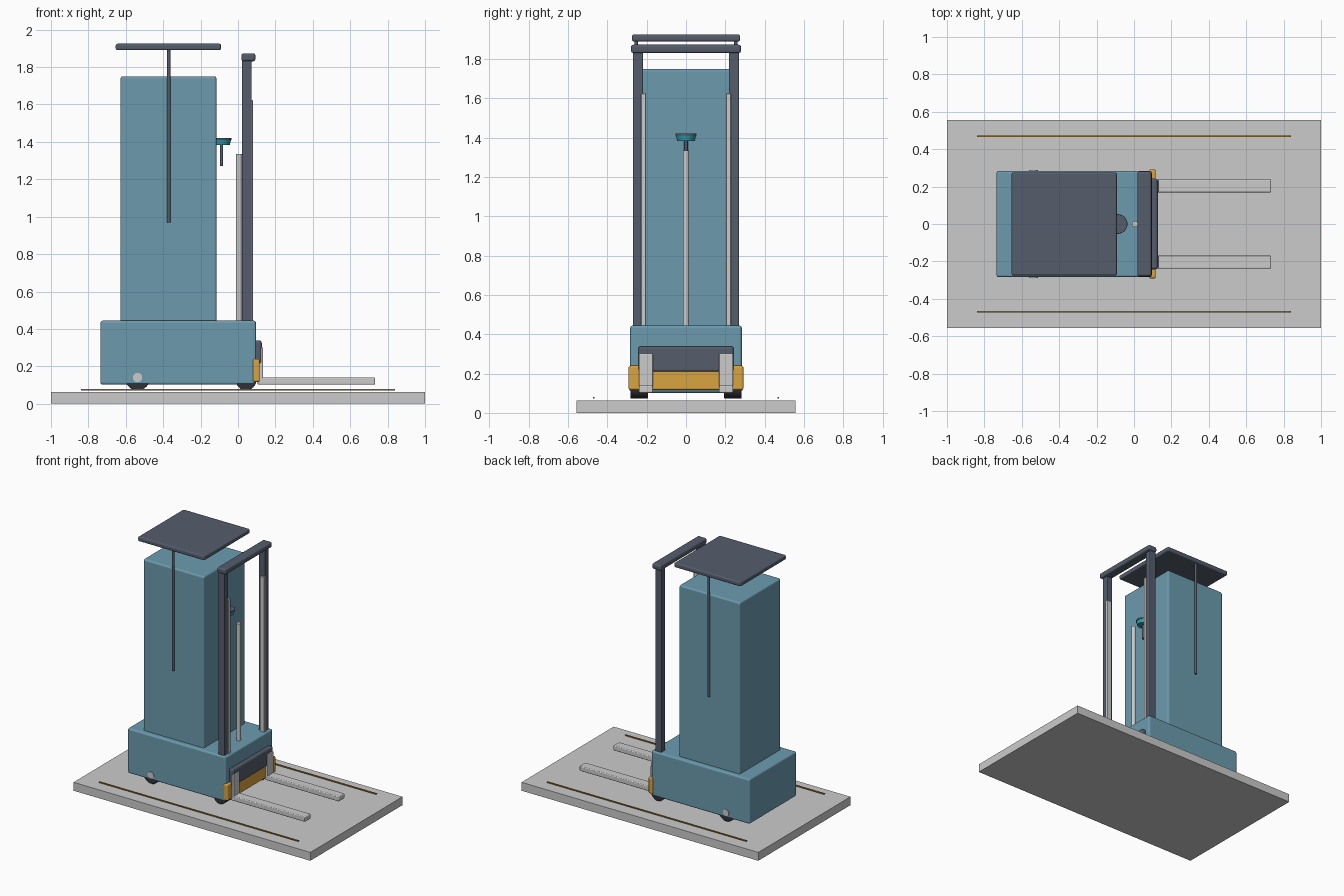
import bpy
from math import radians

if "Cube" in bpy.data.objects:
    bpy.data.objects.remove(bpy.data.objects["Cube"])


def material(name, rgb):
    m = bpy.data.materials.new(name)
    m.diffuse_color = (*rgb, 1)
    m.use_nodes = True
    m.node_tree.nodes["Principled BSDF"].inputs["Base Color"].default_value = m.diffuse_color
    return m


BLUE = material("blue_paint", (0.15, 0.33, 0.43))
DARK = material("dark_steel", (0.09, 0.11, 0.15))
BLACK = material("rubber", (0.03, 0.03, 0.04))
YELLOW = material("yellow_paint", (0.70, 0.37, 0.05))
AMBER = material("amber_line", (0.45, 0.24, 0.03))
TEAL = material("teal_trim", (0.03, 0.35, 0.42))


def finish(ob, name, mat, bevel):
    ob.name = name
    if mat:
        ob.data.materials.append(mat)
    if bevel:
        mod = ob.modifiers.new("bevel", "BEVEL")
        mod.width = bevel
        mod.segments = 3
        mod.limit_method = 'ANGLE'
        mod.angle_limit = radians(40)
    return ob


def box(name, x, y, z, mat=None, bevel=0.0):
    """Box from (min, max) ranges on each axis."""
    bpy.ops.mesh.primitive_cube_add(size=1)
    ob = bpy.context.object
    ranges = (x, y, z)
    for v in ob.data.vertices:
        v.co = [(a + b) / 2 + c * (b - a) for (a, b), c in zip(ranges, v.co)]
    return finish(ob, name, mat, bevel)


def rod(name, r, depth, loc, mat=None, axis='Z', bevel=0.0, r_top=None):
    rot = (radians(90), 0, 0) if axis == 'Y' else (0, 0, 0)
    bpy.ops.mesh.primitive_cone_add(vertices=32, radius1=r, radius2=r if r_top is None else r_top,
                                    depth=depth, location=loc, rotation=rot)
    bpy.ops.object.shade_smooth_by_angle(angle=radians(35))
    return finish(bpy.context.object, name, mat, bevel)


def span(s, a, b):
    """Range a..b mirrored to side s."""
    return tuple(sorted((s * a, s * b)))


# floor slab
box("floor_slab", (-1, 1), (-0.556, 0.556), (0, 0.064))

# truck body and tall cabin block
box("chassis", (-0.735, 0.096), (-0.284, 0.284), (0.102, 0.444), BLUE, 0.012)
box("cabin", (-0.628, -0.115), (-0.248, 0.248), (0.43, 1.75), BLUE, 0.012)
box("roof", (-0.654, -0.091), (-0.276, 0.276), (1.89, 1.925), DARK, 0.010)

# mast top bar and lift cylinder
box("mast_top_bar", (0.018, 0.093), (-0.28, 0.28), (1.831, 1.873), DARK, 0.012)
rod("lift_cylinder", 0.016, 0.896, (0.005, 0, 0.888))

# steering control
rod("steering_stalk", 0.009, 0.13, (-0.088, 0, 1.337), DARK)
rod("steering_hub", 0.044, 0.028, (-0.088, 0, 1.398), TEAL, r_top=0.051)
rod("steering_rim", 0.053, 0.012, (-0.088, 0, 1.416), DARK, bevel=0.003)

# fork carriage and bumper
box("bumper", (0.08, 0.116), (-0.292, 0.292), (0.116, 0.24), YELLOW, 0.010)
box("fork_carriage", (0.085, 0.127), (-0.242, 0.242), (0.21, 0.338), DARK, 0.012)

# parts repeated on both sides
for side, s in (("front", -1), ("back", 1)):
    box(f"floor_line_{side}", (-0.84, 0.84), span(s, 0.466, 0.474), (0.072, 0.08), AMBER)
    box(f"mast_post_{side}", (0.021, 0.072), span(s, 0.218, 0.27), (0.43, 1.84), DARK, 0.006)
    box(f"inner_mast_{side}", (0.04, 0.079), span(s, 0.204, 0.228), (0.43, 1.625), None, 0.003)
    rod(f"roof_post_{side}", 0.009, 0.925, (-0.37, s * 0.254, 1.4325), DARK)
    box(f"fork_shank_{side}", (0.105, 0.134), span(s, 0.169, 0.239), (0.102, 0.302), None, 0.005)
    box(f"fork_blade_{side}", (0.105, 0.733), span(s, 0.169, 0.239), (0.102, 0.14), None, 0.006)
    rod(f"rear_wheel_{side}", 0.068, 0.09, (-0.537, s * 0.2385, 0.14), BLACK, 'Y', 0.006)
    rod(f"wheel_hub_{side}", 0.025, 0.02, (-0.537, s * 0.278, 0.14), None, 'Y')
    rod(f"drive_wheel_{side}", 0.055, 0.09, (0.043, s * 0.2385, 0.127), BLACK, 'Y', 0.006)
